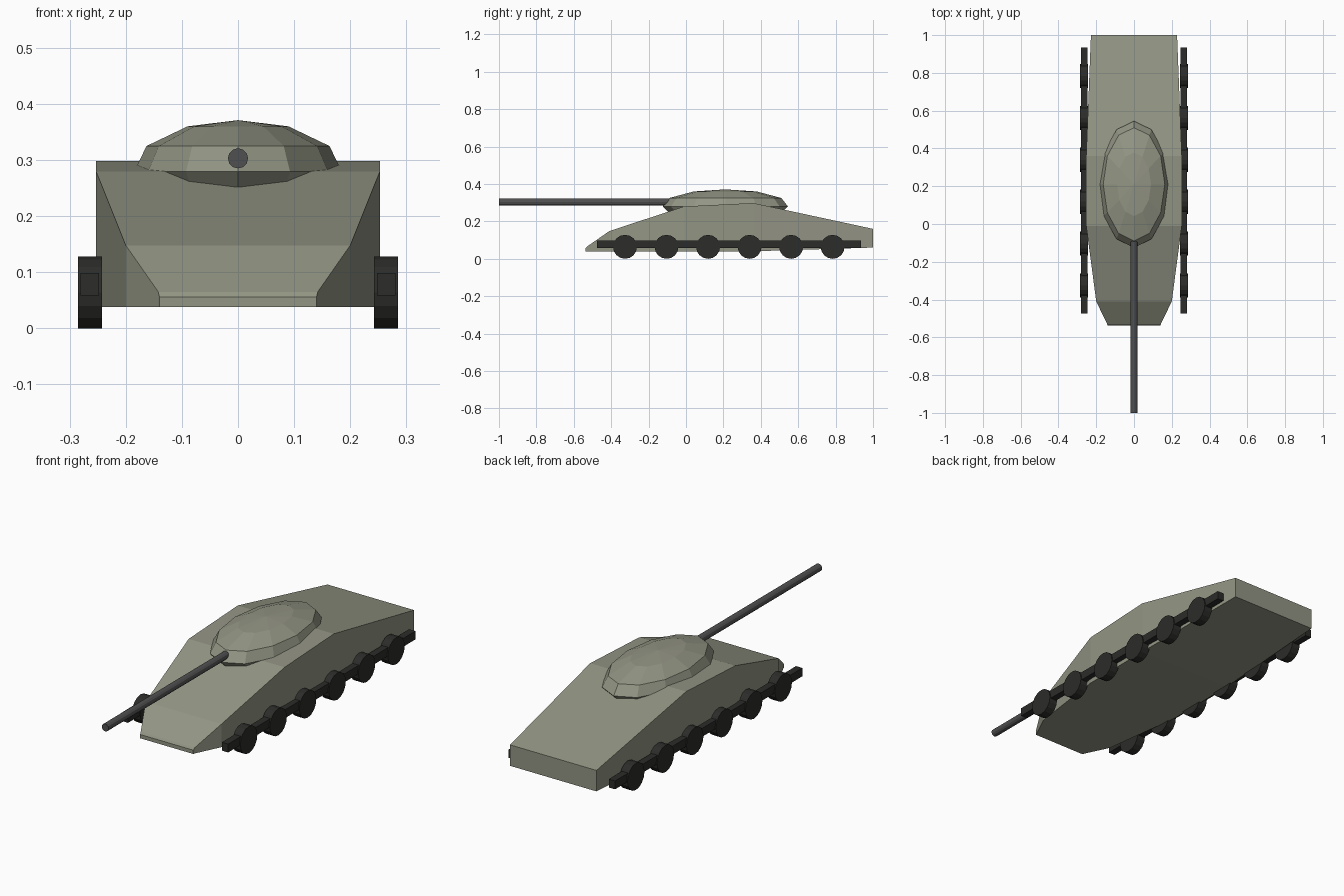
import bpy, bmesh
from math import cos, sin, pi

if "Cube" in bpy.data.objects:
    bpy.data.objects.remove(bpy.data.objects["Cube"])


def material(name, rgb):
    m = bpy.data.materials.new(name)
    m.diffuse_color = (*rgb, 1)
    m.use_nodes = True
    m.node_tree.nodes["Principled BSDF"].inputs["Base Color"].default_value = m.diffuse_color
    return m


olive = material("olive", (0.29, 0.30, 0.23))
steel = material("dark_steel", (0.08, 0.08, 0.08))
rubber = material("rubber", (0.025, 0.025, 0.023))


def loft(name, rings, mat):
    """Skin a list of equal-length vertex rings and cap both ends."""
    bm = bmesh.new()
    vs = [[bm.verts.new(p) for p in r] for r in rings]
    n = len(rings[0])
    for a, b in zip(vs, vs[1:]):
        for i in range(n):
            j = (i + 1) % n
            bm.faces.new((a[i], a[j], b[j], b[i]))
    bm.faces.new(vs[0])
    bm.faces.new(vs[-1])
    bmesh.ops.recalc_face_normals(bm, faces=bm.faces)
    mesh = bpy.data.meshes.new(name)
    bm.to_mesh(mesh)
    bm.free()
    ob = bpy.data.objects.new(name, mesh)
    bpy.context.collection.objects.link(ob)
    mesh.materials.append(mat)
    return ob


def cylinder(name, r, depth, loc, rot, sides, mat):
    bpy.ops.mesh.primitive_cylinder_add(vertices=sides, radius=r, depth=depth,
                                        location=loc, rotation=rot)
    ob = bpy.context.object
    ob.name = name
    ob.data.materials.append(mat)
    return ob


# Hull: rectangular sections (y, half width, bottom, top)
sections = [(-0.537, 0.14, 0.038, 0.056), (-0.53, 0.142, 0.038, 0.065),
            (-0.41, 0.20, 0.038, 0.148), (-0.01, 0.253, 0.038, 0.28),
            (0.36, 0.253, 0.04, 0.298), (1.0, 0.228, 0.06, 0.16)]
loft("hull", [[(-w, y, b), (w, y, b), (w, y, t), (-w, y, t)]
              for y, w, b, t in sections], olive)

# Turret: 12-sided oval rings (x radius, y radius, z), ending in a point
levels = [(0.165, 0.30, 0.245), (0.185, 0.335, 0.28), (0.163, 0.30, 0.325),
          (0.09, 0.168, 0.36), (0.001, 0.001, 0.371)]
loft("turret", [[(rx * cos(k * pi / 6), 0.21 + ry * sin(k * pi / 6), z)
                 for k in range(12)] for rx, ry, z in levels], olive)

# Gun barrel
cylinder("gun_barrel", 0.018, 0.98, (0, -0.51, 0.303), (pi / 2, 0, 0), 12, steel)

# Running gear on both sides
for side, s in (("right", 1), ("left", -1)):
    for i in range(6):
        cylinder(f"{side}_wheel_{i + 1}", 0.064, 0.043,
                 (s * 0.264, -0.326 + 0.222 * i, 0.064), (0, pi / 2, 0), 16, rubber)
    bpy.ops.mesh.primitive_cube_add(size=1, location=(s * 0.264, 0.23, 0.079))
    rail = bpy.context.object
    rail.name = f"{side}_track_rail"
    rail.scale = (0.033, 1.41, 0.04)
    rail.data.materials.append(rubber)
